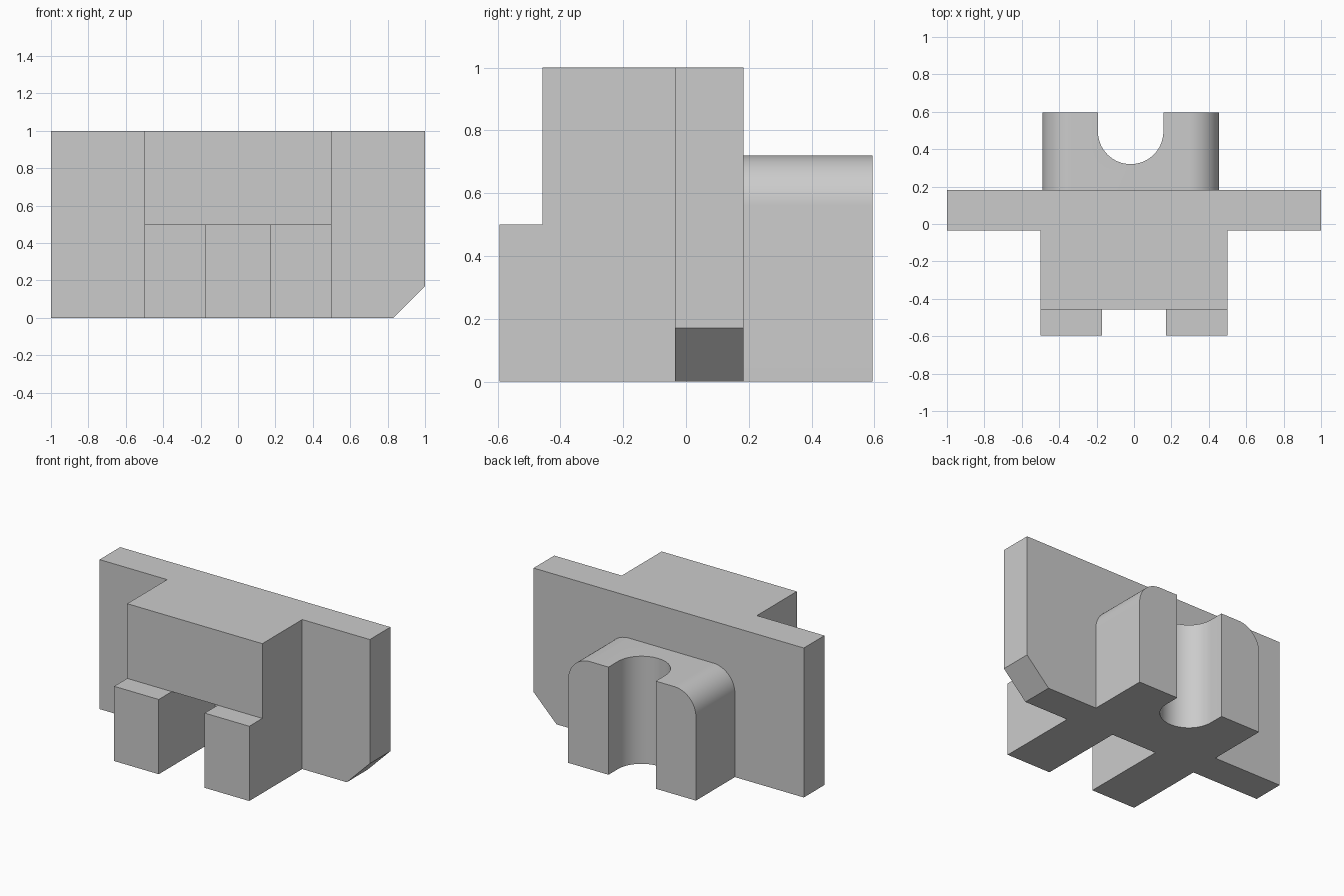
import bpy
from math import sin, cos, pi, radians
from mathutils import Vector

cube = bpy.data.objects.get("Cube")
if cube:
    bpy.data.objects.remove(cube, do_unlink=True)

grey = bpy.data.materials.new("plain grey")
grey.use_nodes = True
colour = (0.6, 0.6, 0.6, 1)
grey.diffuse_color = colour
grey.node_tree.nodes["Principled BSDF"].inputs["Base Color"].default_value = colour


def arc(cx, cy, r, start, end, steps=16):
    """Points on a circular arc, angles in degrees."""
    angles = [radians(start + (end - start) * i / steps) for i in range(steps + 1)]
    return [(cx + r * cos(a), cy + r * sin(a)) for a in angles]


def prism(name, profile, axis, low, high):
    """Extrude a 2D profile along the axis; profile uses the other two axes in order."""
    def place(p, d):
        co = list(p)
        co.insert("xyz".index(axis), d)
        return Vector(co)
    n = len(profile)
    verts = [place(p, low) for p in profile] + [place(p, high) for p in profile]
    faces = [tuple(range(n - 1, -1, -1)), tuple(range(n, 2 * n))]
    faces += [(i, (i + 1) % n, n + (i + 1) % n, n + i) for i in range(n)]
    # Counter-clockwise profiles in xz face the other way
    if axis == "y":
        faces = [f[::-1] for f in faces]
    mesh = bpy.data.meshes.new(name)
    mesh.from_pydata(verts, [], faces)
    mesh.materials.append(grey)
    obj = bpy.data.objects.new(name, mesh)
    bpy.context.collection.objects.link(obj)
    return obj


def combine(target, tool, operation):
    """Apply a boolean and discard the tool."""
    tool.hide_render = True
    mod = target.modifiers.new("combine", "BOOLEAN")
    mod.operation, mod.solver, mod.object = operation, "EXACT", tool
    bpy.ops.object.select_all(action="DESELECT")
    bpy.context.view_layer.objects.active = target
    target.select_set(True)
    bpy.ops.object.modifier_apply(modifier=mod.name)
    bpy.data.objects.remove(tool, do_unlink=True)


# Wide upright plate with one clipped lower corner
body = prism("bracket_body", [(-1, 0), (0.83, 0), (1, 0.17), (1, 1), (-1, 1)],
             "y", -0.035, 0.183)

# Front block with a lower step that becomes two legs
front_block = prism("front_block", [(-0.595, 0), (0.1, 0), (0.1, 1), (-0.457, 1),
                                    (-0.457, 0.5), (-0.595, 0.5)], "x", -0.5, 0.5)
combine(body, front_block, "UNION")
front_slot = prism("front_slot", [(-0.17, -1), (0.17, -1), (0.17, 0), (-0.17, 0)],
                   "z", -0.2, 0.5)
combine(body, front_slot, "DIFFERENCE")

# Rear lug with rounded top corners
r = 0.16
rear_lug = prism("rear_lug", [(-0.49, 0), (0.455, 0)]
                 + arc(0.455 - r, 0.72 - r, r, 0, 90)
                 + arc(-0.49 + r, 0.72 - r, r, 90, 180), "y", 0.1, 0.595)

# Round-bottomed vertical slot through the lug
rear_slot = prism("rear_slot", [(0.157, 0.9), (-0.193, 0.9)]
                  + arc(-0.018, 0.495, 0.175, 180, 360, 32), "z", -0.2, 1.2)
combine(rear_lug, rear_slot, "DIFFERENCE")
combine(body, rear_lug, "UNION")

# Smooth the curved walls, keep the edges sharp
bpy.ops.object.select_all(action="DESELECT")
body.select_set(True)
bpy.context.view_layer.objects.active = body
bpy.ops.object.shade_smooth_by_angle(angle=radians(30))
